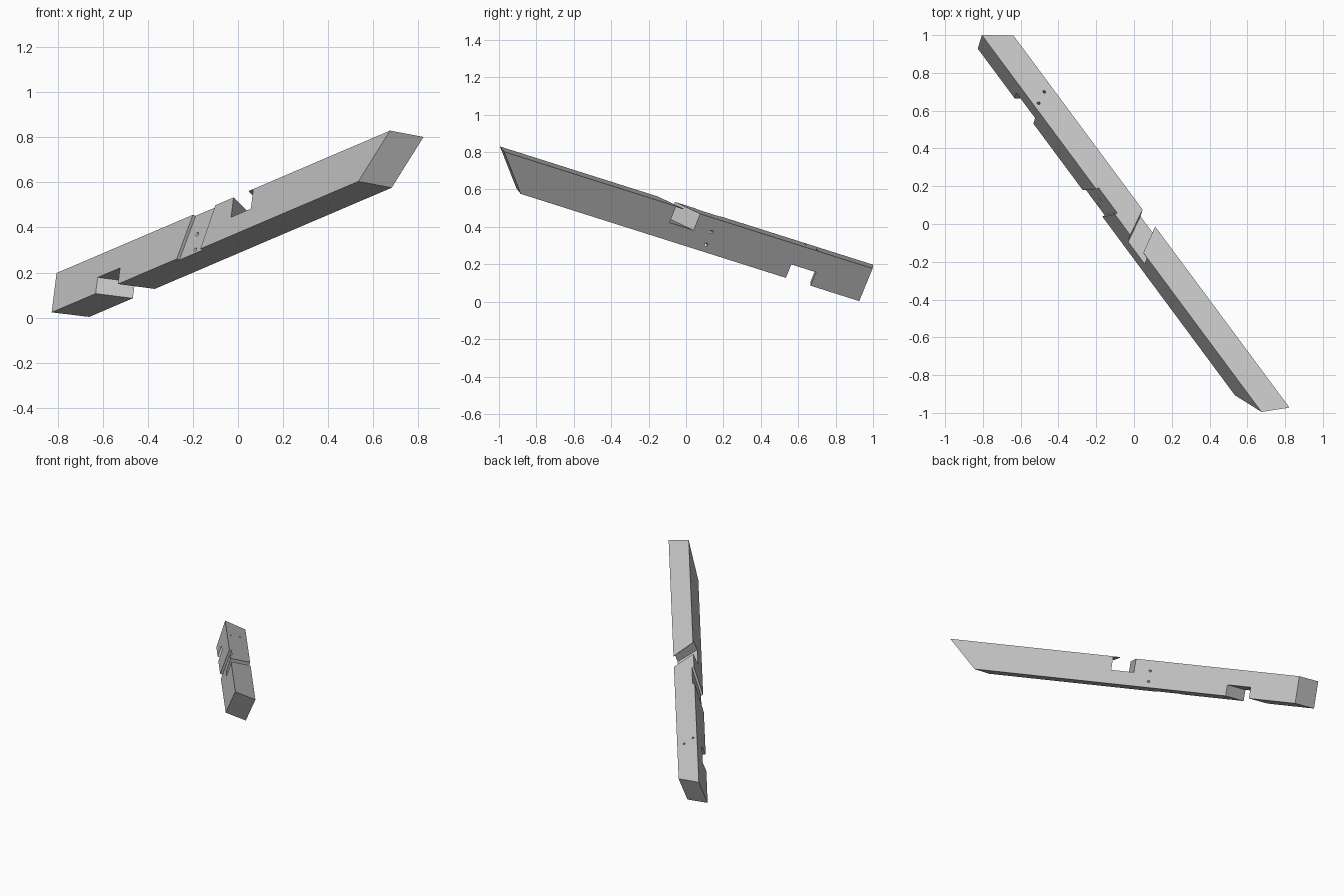
import bpy, bmesh
from mathutils import Vector

cube = bpy.data.objects.get("Cube")
if cube:
    bpy.data.objects.remove(cube, do_unlink=True)

# Beam frame: s runs along the beam, t across it, q down from the top face
ORIGIN = Vector((-0.805, 1.0, 0.198))
U = Vector((1.48, -1.995, 0.632)).normalized()
W = Vector((0.81, 0.50, -0.308))
W = (W - U * W.dot(U)).normalized()
D = W.cross(U)
LENGTH, WIDTH, DEPTH = 2.563, 0.14, 0.19


def place(s, t, q):
    return ORIGIN + U * s + W * t + D * q


def make_object(name, bm):
    bmesh.ops.recalc_face_normals(bm, faces=bm.faces)
    mesh = bpy.data.meshes.new(name)
    bm.to_mesh(mesh)
    bm.free()
    obj = bpy.data.objects.new(name, mesh)
    bpy.context.collection.objects.link(obj)
    return obj


def block(name, start, end, t_range, q_range):
    """Six-sided block; start and end give s as functions of t and q."""
    bm = bmesh.new()
    rings = []
    for limit in (start, end):
        rings.append([bm.verts.new(place(limit(t, q), t, q)) for t, q in (
            (t_range[0], q_range[0]), (t_range[1], q_range[0]),
            (t_range[1], q_range[1]), (t_range[0], q_range[1]))])
    a, b = rings
    bm.faces.new(a)
    bm.faces.new(b)
    for i in range(4):
        j = (i + 1) % 4
        bm.faces.new((a[i], a[j], b[j], b[i]))
    return make_object(name, bm)


def drill(name, p, r, radius=0.008):
    """Round cutter between two points in the beam frame."""
    p, r = place(*p), place(*r)
    bm = bmesh.new()
    bmesh.ops.create_cone(bm, cap_ends=True, segments=12, radius1=radius,
                          radius2=radius, depth=(r - p).length)
    turn = (r - p).to_track_quat('Z', 'Y')
    for v in bm.verts:
        v.co = turn @ v.co + (p + r) / 2
    return make_object(name, bm)


def plane(base, per_t=0.0, per_q=0.0):
    return lambda t, q: base + per_t * t / WIDTH + per_q * q / DEPTH


# Timber with a skewed foot and a mitred head
beam = block("timber_beam", plane(0, 0.093), plane(LENGTH, 0.061, -0.206),
             (0, WIDTH), (0, DEPTH))

OVER = 0.05
ACROSS = (-OVER, WIDTH + OVER)
SEAT, LIP = 0.095, 0.004
cutters = [
    # Seat notch under the foot
    block("foot_notch", plane(0.338, 0.09), plane(0.51, 0.087),
          ACROSS, (DEPTH - 0.078, DEPTH + OVER)),
    # Top notch, with a thin lip left over its upper end
    block("top_notch", plane(1.36, -0.083), plane(1.512, -0.07),
          ACROSS, (LIP, SEAT)),
    block("top_notch_mouth", plane(1.36, -0.083), plane(1.48, -0.088),
          ACROSS, (-OVER, SEAT / 2)),
    # Shallow slanting groove in the side
    block("side_groove", plane(1.048, 0, -0.087), plane(1.22, 0, -0.077),
          (-OVER, 0.015), (-OVER, DEPTH + OVER)),
]

# Bolt holes: across the beam, through the top notch, into the foot notch
for q in (0.1, 0.174):
    cutters.append(drill("side_hole", (1.057, -0.02, q + 0.004),
                         (1.176, WIDTH + 0.02, q - 0.03)))
for s, t in ((1.383, 0.04), (1.411, 0.103)):
    cutters.append(drill("notch_hole", (s, t, 0.06), (s, t, DEPTH + OVER)))
for s, t in ((0.481, 0.028), (0.444, 0.091)):
    cutters.append(drill("foot_hole", (s, t, -OVER), (s, t, DEPTH - 0.04)))

bpy.ops.object.select_all(action='DESELECT')
bpy.context.view_layer.objects.active = beam
beam.select_set(True)
for cutter in cutters:
    cutter.hide_render = True
    mod = beam.modifiers.new(cutter.name, 'BOOLEAN')
    mod.operation, mod.solver, mod.object = 'DIFFERENCE', 'EXACT', cutter
    bpy.ops.object.modifier_apply(modifier=mod.name)
    bpy.data.objects.remove(cutter, do_unlink=True)

# Plain grey finish
grey = bpy.data.materials.new("light_grey")
grey.use_nodes = True
colour = (0.55, 0.55, 0.55, 1)
grey.diffuse_color = colour
grey.node_tree.nodes["Principled BSDF"].inputs["Base Color"].default_value = colour
beam.data.materials.clear()
beam.data.materials.append(grey)
for face in beam.data.polygons:
    face.material_index = 0
    face.use_smooth = False
